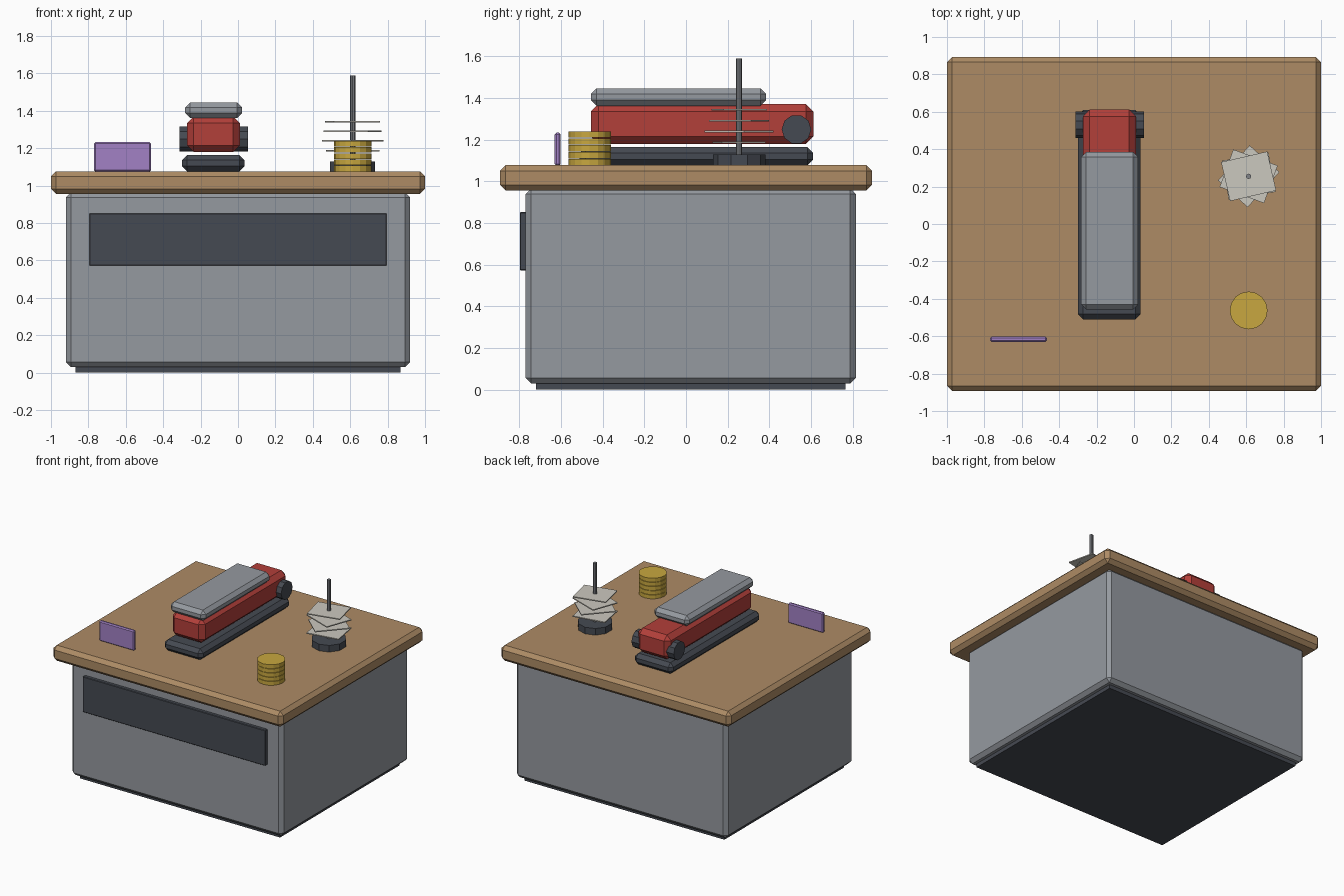
import bpy
from math import radians, pi

if "Cube" in bpy.data.objects:
    bpy.data.objects.remove(bpy.data.objects["Cube"])


def material(name, rgb):
    m = bpy.data.materials.new(name)
    m.diffuse_color = (*rgb, 1.0)
    m.use_nodes = True
    m.node_tree.nodes["Principled BSDF"].inputs["Base Color"].default_value = m.diffuse_color
    return m


WOOD = material("wood", (0.42, 0.26, 0.13))
GREY = material("grey", (0.30, 0.32, 0.35))
DARK = material("dark slate", (0.06, 0.068, 0.084))
RED = material("red", (0.45, 0.05, 0.042))
PURPLE = material("purple", (0.36, 0.22, 0.56))
GOLD = material("gold", (0.58, 0.39, 0.05))
PAPER = material("paper", (0.60, 0.58, 0.52))
STEEL = material("steel", (0.22, 0.23, 0.25))


def box(name, mat, x, y, z, chamfer=0.0, turn=0.0):
    """Chamfered box from (min, max) ranges, turned about its own centre."""
    bpy.ops.mesh.primitive_cube_add(size=1)
    ob = bpy.context.object
    ob.name = name
    size = [b - a for a, b in (x, y, z)]
    for v in ob.data.vertices:
        v.co = [c * s for c, s in zip(v.co, size)]
    ob.location = [(a + b) / 2 for a, b in (x, y, z)]
    ob.rotation_euler.z = radians(turn)
    ob.data.materials.append(mat)
    if chamfer:
        bev = ob.modifiers.new("chamfer", 'BEVEL')
        bev.width = chamfer
        bev.segments = 1
    return ob


def cylinder(name, mat, centre, radius, depth, sides, rot=(0, 0, 0)):
    bpy.ops.mesh.primitive_cylinder_add(vertices=sides, radius=radius, depth=depth,
                                        location=centre, rotation=rot)
    ob = bpy.context.object
    ob.name = name
    ob.data.materials.append(mat)
    return ob


# Counter
box("plinth", DARK, (-0.87, 0.87), (-0.72, 0.765), (0, 0.06))
box("cabinet", GREY, (-0.92, 0.92), (-0.77, 0.815), (0.03, 0.965), 0.027)
box("front_panel", DARK, (-0.795, 0.795), (-0.797, -0.75), (0.572, 0.852), 0.004)
box("counter_top", WOOD, (-1, 1), (-0.893, 0.893), (0.955, 1.077), 0.028)

# Stapler
box("stapler_base", DARK, (-0.30, 0.035), (-0.51, 0.61), (1.077, 1.164), 0.028)
box("stapler_arm", RED, (-0.273, 0.01), (-0.457, 0.612), (1.18, 1.37), 0.036)
box("stapler_cap", GREY, (-0.283, 0.022), (-0.457, 0.385), (1.362, 1.445), 0.027)
cylinder("stapler_hinge", DARK, (-0.13, 0.53, 1.249), 0.071, 0.368, 10, (0, pi / 2, 0))

# Standing card
box("card", PURPLE, (-0.77, -0.465), (-0.63, -0.602), (1.075, 1.233), 0.008)

# Coin stack
for i in range(5):
    cylinder(f"coin_{i + 1}", GOLD, (0.613, -0.462, 1.092 + i * 0.033), 0.101, 0.03, 16)

# Receipt spike with skewered sheets
SX, SY = 0.613, 0.255
cylinder("spike_base", DARK, (SX, SY, 1.102), 0.126, 0.054, 10)
cylinder("spike_rod", STEEL, (SX, SY, 1.355), 0.014, 0.47, 8)
for i, turn in enumerate((10, 48, -20, 13)):
    z = 1.187 + i * 0.052
    box(f"paper_{i + 1}", PAPER, (SX - 0.1265, SX + 0.1265), (SY - 0.107, SY + 0.107),
        (z - 0.004, z + 0.004), turn=turn)
